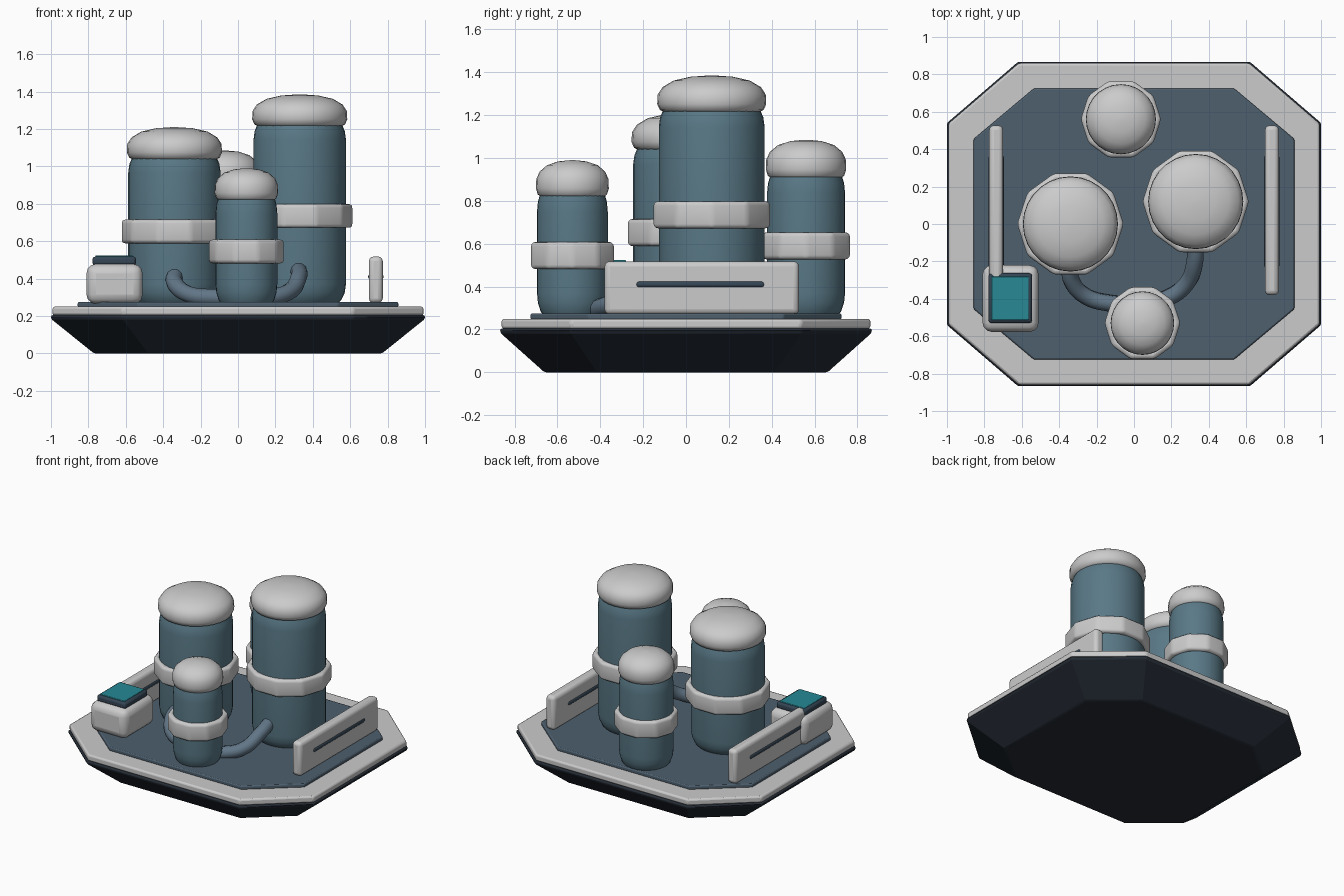
import bpy, bmesh, math
from mathutils import Vector

if "Cube" in bpy.data.objects:
    bpy.data.objects.remove(bpy.data.objects["Cube"])


def material(name, color):
    m = bpy.data.materials.new(name)
    m.diffuse_color = (*color, 1)
    m.use_nodes = True
    m.node_tree.nodes["Principled BSDF"].inputs["Base Color"].default_value = m.diffuse_color
    return m


HULL = material("dark_hull", (0.018, 0.025, 0.036))
DECK = material("deck_blue", (0.075, 0.115, 0.155))
TANK = material("tank_blue", (0.10, 0.19, 0.24))
PIPE = material("pipe_blue", (0.12, 0.18, 0.24))
SLOT = material("slot_navy", (0.035, 0.06, 0.09))
TEAL = material("screen_teal", (0.02, 0.25, 0.30))


def finish(name, bm, mat=None, bevel=0, segments=2, smooth=40):
    bmesh.ops.recalc_face_normals(bm, faces=bm.faces)
    me = bpy.data.meshes.new(name)
    bm.to_mesh(me)
    bm.free()
    ob = bpy.data.objects.new(name, me)
    bpy.context.collection.objects.link(ob)
    if mat:
        me.materials.append(mat)
    if bevel:
        b = ob.modifiers.new("bevel", 'BEVEL')
        b.width, b.segments, b.limit_method = bevel, segments, 'ANGLE'
    bpy.ops.object.select_all(action='DESELECT')
    ob.select_set(True)
    bpy.context.view_layer.objects.active = ob
    bpy.ops.object.shade_smooth_by_angle(angle=math.radians(smooth))
    return ob


def loft(name, rings, mat=None, **kw):
    """Skin a stack of equal-length vertex rings and cap both ends."""
    bm = bmesh.new()
    vs = [[bm.verts.new(p) for p in ring] for ring in rings]
    n = len(vs[0])
    for a, b in zip(vs, vs[1:]):
        for i in range(n):
            j = (i + 1) % n
            bm.faces.new((a[i], a[j], b[j], b[i]))
    bm.faces.new(vs[0])
    bm.faces.new(vs[-1])
    return finish(name, bm, mat, **kw)


def octagon(x, y, cx, cy, z):
    """Rectangle with cut corners; cx, cy are where the cuts begin."""
    return [(x, -cy, z), (x, cy, z), (cx, y, z), (-cx, y, z),
            (-x, cy, z), (-x, -cy, z), (-cx, -y, z), (cx, -y, z)]


def lathe(name, center, profile, sides, mat=None, **kw):
    rings = [[(center[0] + r * math.cos(2 * math.pi * i / sides),
               center[1] + r * math.sin(2 * math.pi * i / sides), z)
              for i in range(sides)] for r, z in profile]
    return loft(name, rings, mat, **kw)


def box(name, lo, hi, mat=None, **kw):
    bm = bmesh.new()
    bmesh.ops.create_cube(bm, size=1)
    lo, hi = Vector(lo), Vector(hi)
    bmesh.ops.scale(bm, vec=hi - lo, verts=bm.verts)
    bmesh.ops.translate(bm, vec=(lo + hi) / 2, verts=bm.verts)
    return finish(name, bm, mat, **kw)


def pipe(name, points, radius):
    cu = bpy.data.curves.new(name, 'CURVE')
    cu.dimensions = '3D'
    cu.bevel_depth, cu.bevel_resolution = radius, 3
    cu.use_fill_caps = True
    sp = cu.splines.new('BEZIER')
    sp.bezier_points.add(len(points) - 1)
    for bp, p in zip(sp.bezier_points, points):
        bp.co = p
        bp.handle_left_type = bp.handle_right_type = 'AUTO'
    cu.materials.append(PIPE)
    ob = bpy.data.objects.new(name, cu)
    bpy.context.collection.objects.link(ob)


# Tapered hull, pale rim and raised deck
loft("hull", [octagon(0.77, 0.66, 0.48, 0.415, 0),
              octagon(1.0, 0.867, 0.62, 0.54, 0.185),
              octagon(1.0, 0.867, 0.62, 0.54, 0.205)], HULL, bevel=0.012, smooth=25)
loft("rim", [octagon(0.992, 0.86, 0.616, 0.537, z) for z in (0.203, 0.25)],
     bevel=0.012, smooth=25)
loft("deck", [octagon(0.857, 0.725, 0.535, 0.455, z) for z in (0.245, 0.275)],
     DECK, bevel=0.008, smooth=25)

# Tanks: centre, body radius, band radius, band middle height, cap base, top
tanks = {
    "left": (-0.34, 0.0, 0.247, 0.285, 0.652, 1.037, 1.21),
    "right": (0.33, 0.12, 0.247, 0.285, 0.735, 1.214, 1.385),
    "front": (0.045, -0.53, 0.165, 0.203, 0.545, 0.82, 0.99),
    "back": (-0.07, 0.56, 0.182, 0.215, 0.59, 0.907, 1.085),
}
for label, (x, y, r, rb, zb, zc, top) in tanks.items():
    lathe(label + "_tank_body", (x, y),
          [(r * 0.82, 0.265), (r * 0.9, 0.285), (r * 0.975, 0.325), (r, 0.37),
           (r, zc - 0.07), (r * 0.975, zc - 0.025), (r * 0.9, zc + 0.02)],
          32, TANK)
    lathe(label + "_tank_band", (x, y), [(rb, zb - 0.063), (rb, zb + 0.063)],
          10, bevel=0.02, segments=3, smooth=50)
    h = top - zc
    lathe(label + "_tank_cap", (x, y),
          [(r * 0.9, zc), (r * 0.98, zc + 0.06 * h), (r * 1.03, zc + 0.22 * h),
           (r * 1.02, zc + 0.48 * h), (r * 0.93, zc + 0.68 * h),
           (r * 0.72, zc + 0.86 * h), (r * 0.4, zc + 0.965 * h),
           (r * 0.05, top)], 28, smooth=60)

# Hoses from the big tanks to the front tank
pipe("left_hose", [(-0.34, -0.21, 0.42), (-0.335, -0.3, 0.37), (-0.26, -0.385, 0.315),
                   (-0.12, -0.425, 0.3), (0.03, -0.43, 0.3)], 0.045)
pipe("right_hose", [(0.325, -0.1, 0.445), (0.325, -0.2, 0.41), (0.28, -0.32, 0.335),
                    (0.17, -0.4, 0.3), (0.04, -0.43, 0.3)], 0.045)

# Upright side panels with a dark slot strip on each face
for label, s in (("left", -1), ("right", 1)):
    x = 0.737 * s
    box(label + "_side_panel", (x - 0.037, -0.38, 0.27), (x + 0.037, 0.527, 0.518),
        bevel=0.025, segments=3)
    box(label + "_panel_slot", (x - 0.041, -0.237, 0.392), (x + 0.041, 0.37, 0.428),
        SLOT, bevel=0.015)

# Control console with screen
box("console", (-0.81, -0.577, 0.265), (-0.51, -0.22, 0.478), bevel=0.05, segments=3)
box("screen_frame", (-0.778, -0.53, 0.47), (-0.545, -0.263, 0.518), SLOT, bevel=0.015)
box("screen", (-0.762, -0.513, 0.5), (-0.563, -0.28, 0.524), TEAL, bevel=0.004)
